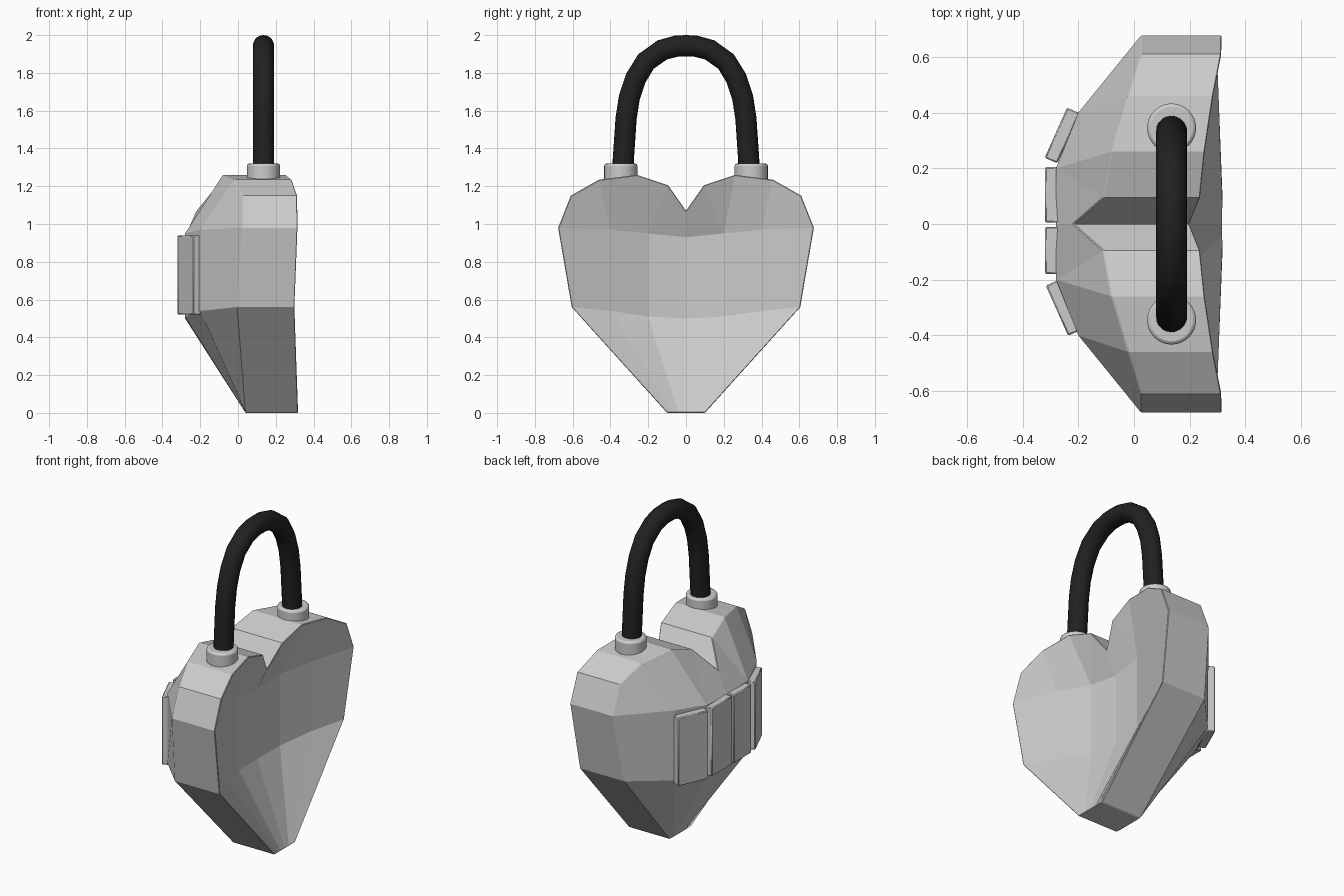
import bpy, bmesh, math
from mathutils import Vector

if "Cube" in bpy.data.objects:
    bpy.data.objects.remove(bpy.data.objects["Cube"])


def finish(obj, angle=None, bevel=0.0, segments=2):
    if bevel:
        m = obj.modifiers.new("soft_edges", "BEVEL")
        m.width, m.segments, m.limit_method = bevel, segments, "ANGLE"
        m.angle_limit = math.radians(40)
    if angle:
        bpy.ops.object.select_all(action="DESELECT")
        obj.select_set(True)
        bpy.context.view_layer.objects.active = obj
        bpy.ops.object.shade_smooth_by_angle(angle=math.radians(angle))


def mesh_object(name, bm):
    mesh = bpy.data.meshes.new(name)
    bm.to_mesh(mesh)
    bm.free()
    obj = bpy.data.objects.new(name, mesh)
    bpy.context.collection.objects.link(obj)
    return obj


# Heart body: half outline grid as (y, z, domed-side x, hollow-side x)
bottom = [(0, 0, .04, .318), (.04, 0, .04, .318), (.07, 0, .04, .318), (.1, 0, .04, .318)]
lower = [(0, .50, -.28, .13), (.2, .51, -.28, .145), (.4, .54, -.2, .215), (.605, .56, -.005, .3)]
upper = [(0, .93, -.28, .13), (.2, .95, -.28, .145), (.4, .97, -.2, .22), (.677, .98, .025, .316)]
top = [(0, 1.07, -.22, .2), (.095, 1.205, -.11, .238), (.26, 1.26, -.08, .255),
       (.46, 1.235, -.02, .285), (.61, 1.15, .025, .314)]
pts = bottom + lower + upper + top
panels = [(r + c, r + c + 1, r + c + 5, r + c + 4) for r in (0, 4) for c in range(3)]
panels += [(8, 9, 13, 12), (9, 14, 13), (9, 10, 15, 14), (10, 11, 16, 15)]
rim = [0, 1, 2, 3, 7, 11, 16, 15, 14, 13, 12]

bm = bmesh.new()
for s in (1, -1):
    front = [bm.verts.new((x0, s * y, z)) for y, z, x0, x1 in pts]
    back = [bm.verts.new((x1, s * y, z)) for y, z, x0, x1 in pts]
    for p in panels:
        bm.faces.new([front[i] for i in p])
        bm.faces.new([back[i] for i in p])
    for a, b in zip(rim, rim[1:]):
        bm.faces.new((front[a], front[b], back[b], back[a]))
bmesh.ops.remove_doubles(bm, verts=bm.verts, dist=1e-4)
bmesh.ops.recalc_face_normals(bm, faces=bm.faces)
finish(mesh_object("heart_body", bm), bevel=0.004, segments=1)

# Four dial plates wrapped around the bulging side
dials = [(-.258, .318, .197, -24), (-.26, .105, .2, 0),
         (-.26, -.095, .17, 0), (-.254, -.301, .197, 24)]
for i, (x, y, w, ang) in enumerate(dials):
    bpy.ops.mesh.primitive_cube_add(size=1, location=(x, y, .73), rotation=(0, 0, math.radians(ang)))
    plate = bpy.context.object
    plate.name = f"dial_plate_{i + 1}"
    plate.scale = (.05 if ang else .12, w, .42)
    bpy.ops.object.transform_apply(location=False, rotation=False, scale=True)
    finish(plate, 60, 0.005, 1)

# Collars where the shackle enters the body
for side, s in (("left", -1), ("right", 1)):
    bpy.ops.mesh.primitive_cylinder_add(vertices=32, radius=.088, depth=.1, location=(.135, s * .345, 1.27))
    collar = bpy.context.object
    collar.name = f"collar_{side}"
    finish(collar, 40, 0.012)

# Shackle: round tube swept along an arch
half = [(.335, 1.24), (.332, 1.34), (.317, 1.56), (.3, 1.67), (.267, 1.77), (.212, 1.86), (.125, 1.922), (.05, 1.942)]
path = [Vector((.135, y, z)) for y, z in half] + [Vector((.135, 0, 1.944))]
path += [Vector((.135, -y, z)) for y, z in reversed(half)]
bm = bmesh.new()
rings, n, r = [], 20, .056
for i, p in enumerate(path):
    t = (path[min(i + 1, len(path) - 1)] - path[max(i - 1, 0)]).normalized()
    side = Vector((1, 0, 0))
    out = t.cross(side)
    rings.append([bm.verts.new(p + r * (math.cos(a) * side + math.sin(a) * out))
                  for a in (2 * math.pi * k / n for k in range(n))])
for a, b in zip(rings, rings[1:]):
    for k in range(n):
        bm.faces.new((a[k], a[(k + 1) % n], b[(k + 1) % n], b[k]))
bm.faces.new(rings[0])
bm.faces.new(rings[-1])
bmesh.ops.recalc_face_normals(bm, faces=bm.faces)
shackle = mesh_object("shackle", bm)
finish(shackle, 40)
black = bpy.data.materials.new("black_rubber")
black.diffuse_color = (.015, .015, .015, 1)
black.use_nodes = True
black.node_tree.nodes["Principled BSDF"].inputs["Base Color"].default_value = black.diffuse_color
shackle.data.materials.append(black)
